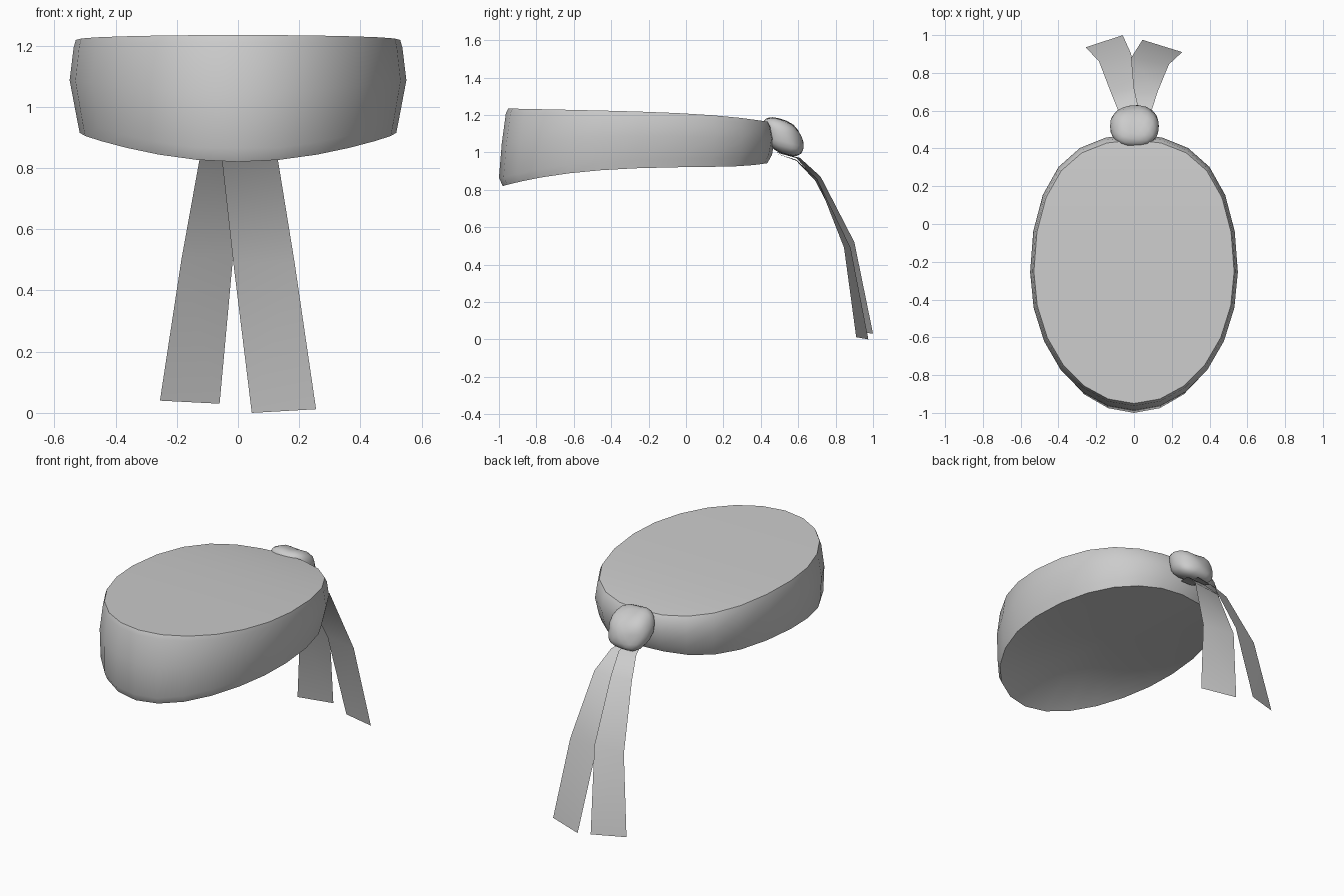
import bpy, bmesh, math
from mathutils import Vector

cube = bpy.data.objects.get("Cube")
if cube:
    bpy.data.objects.remove(cube, do_unlink=True)

# One plain cloth colour
cloth = bpy.data.materials.new("grey_cloth")
cloth.use_nodes = True
cloth.diffuse_color = (0.6, 0.6, 0.6, 1)
cloth.node_tree.nodes["Principled BSDF"].inputs["Base Color"].default_value = cloth.diffuse_color


def finish(bm, name, smooth):
    """Turn a bmesh into a named object, smooth below the given angle."""
    mesh = bpy.data.meshes.new(name)
    bm.to_mesh(mesh)
    bm.free()
    mesh.materials.append(cloth)
    obj = bpy.data.objects.new(name, mesh)
    bpy.context.collection.objects.link(obj)
    bpy.ops.object.select_all(action="DESELECT")
    obj.select_set(True)
    bpy.context.view_layer.objects.active = obj
    bpy.ops.object.shade_smooth_by_angle(angle=math.radians(smooth))


# Band: oval rings between a sloping top and a bottom that dips at the front
def depth(y):
    return min(max((y + 0.98) / 1.41, 0), 1)


def top_z(y):
    u = depth(y)
    return 1.235 - 0.03 * u - 0.04 * u ** 5


def bottom_z(y):
    u = depth(y)
    return 0.922 - 0.102 * (1 - u) ** 3.8 + 0.02 * u ** 14


SIDES = 24
# half width, front y, back y, share of height, height offset
RINGS = [
    (0.517, -0.98, 0.435, 0, 0),
    (0.526, -1.0, 0.46, 0, 0.045),
    (0.55, -0.985, 0.475, 0.5, 0.02),
    (0.537, -0.963, 0.462, 1, -0.025),
    (0.53, -0.95, 0.445, 1, 0),
]
bm = bmesh.new()


def oval(width, front, back, height):
    """Oval ring, fuller around the back corners than an ellipse."""
    ring = []
    for i in range(SIDES):
        a = math.tau * i / SIDES
        across, along = math.sin(a), -math.cos(a)
        corner = 2 * abs(across) * max(along, 0)
        x = across * width + 0.015 * corner * along * math.copysign(1, across)
        y = (front + back) / 2 + (back - front) / 2 * along + 0.058 * corner * abs(across)
        ring.append(bm.verts.new((x, y, height(y))))
    return ring


def bridge(low, high):
    for i in range(SIDES):
        j = (i + 1) % SIDES
        bm.faces.new((low[i], low[j], high[j], high[i]))


rings = [oval(w, f, b, lambda y: bottom_z(y) * (1 - s) + top_z(y) * s + o)
         for w, f, b, s, o in RINGS]
for low, high in zip(rings, rings[1:]):
    bridge(low, high)
# Top closed with strips running from side to side
top = rings[-1]
for i in range(SIDES // 2):
    strip = [top[i], top[i + 1], top[-i - 1], top[-i % SIDES]]
    bm.faces.new(list(dict.fromkeys(strip)))
# Underside slightly hollow, rising from the dipped front rim
hollow = oval(0.37, -0.76, 0.24, lambda y: 0.942)
bridge(hollow, rings[0])
middle = bm.verts.new((0, -0.26, 0.947))
for i in range(SIDES):
    bm.faces.new((middle, hollow[(i + 1) % SIDES], hollow[i]))
bmesh.ops.recalc_face_normals(bm, faces=bm.faces)
finish(bm, "head_band", 35)

# Knot: a boxy lumpy ball, leaning over the rim of the band
bm = bmesh.new()
bmesh.ops.create_icosphere(bm, subdivisions=3, radius=1)
for v in bm.verts:
    d = v.co.normalized()
    box = sum(abs(c) ** 2.5 for c in d) ** (-1 / 2.5)
    lump = box * (1 + 0.04 * math.sin(5 * d.x + 1) * math.cos(4 * d.z))
    dip = 0.05 * max(d.z, 0) * math.exp(-8 * d.x ** 2)
    v.co = Vector((0.005 + 0.128 * d.x * lump,
                   0.518 + 0.106 * d.y * lump - 0.02 * d.z,
                   1.085 + 0.1 * d.z * (lump - dip) - 0.03 * d.y))
finish(bm, "knot", 60)


# Tails: folded flat ribbons, each row giving the two edge points
def ribbon(name, rows):
    bm = bmesh.new()
    pairs = [[bm.verts.new(p) for p in row] for row in rows]
    for (a, b), (c, d) in zip(pairs, pairs[1:]):
        bm.faces.new((a, c, b))
        bm.faces.new((b, c, d))
    finish(bm, name, 60)


ribbon("right_tail", [
    ((0.03, 0.5, 1.0), (-0.05, 0.48, 1.0)),
    ((0.025, 0.61, 0.97), (-0.08, 0.59, 0.97)),
    ((0.0, 0.72, 0.87), (-0.12, 0.69, 0.86)),
    ((-0.015, 0.9, 0.52), (-0.185, 0.86, 0.5)),
    ((-0.06, 1.0, 0.03), (-0.255, 0.935, 0.04)),
])
ribbon("left_tail", [
    ((-0.03, 0.48, 0.995), (0.05, 0.48, 0.995)),
    ((-0.035, 0.59, 0.955), (0.09, 0.59, 0.96)),
    ((-0.055, 0.69, 0.85), (0.125, 0.7, 0.86)),
    ((-0.015, 0.88, 0.49), (0.185, 0.845, 0.49)),
    ((0.045, 0.975, 0.0), (0.255, 0.91, 0.012)),
])
